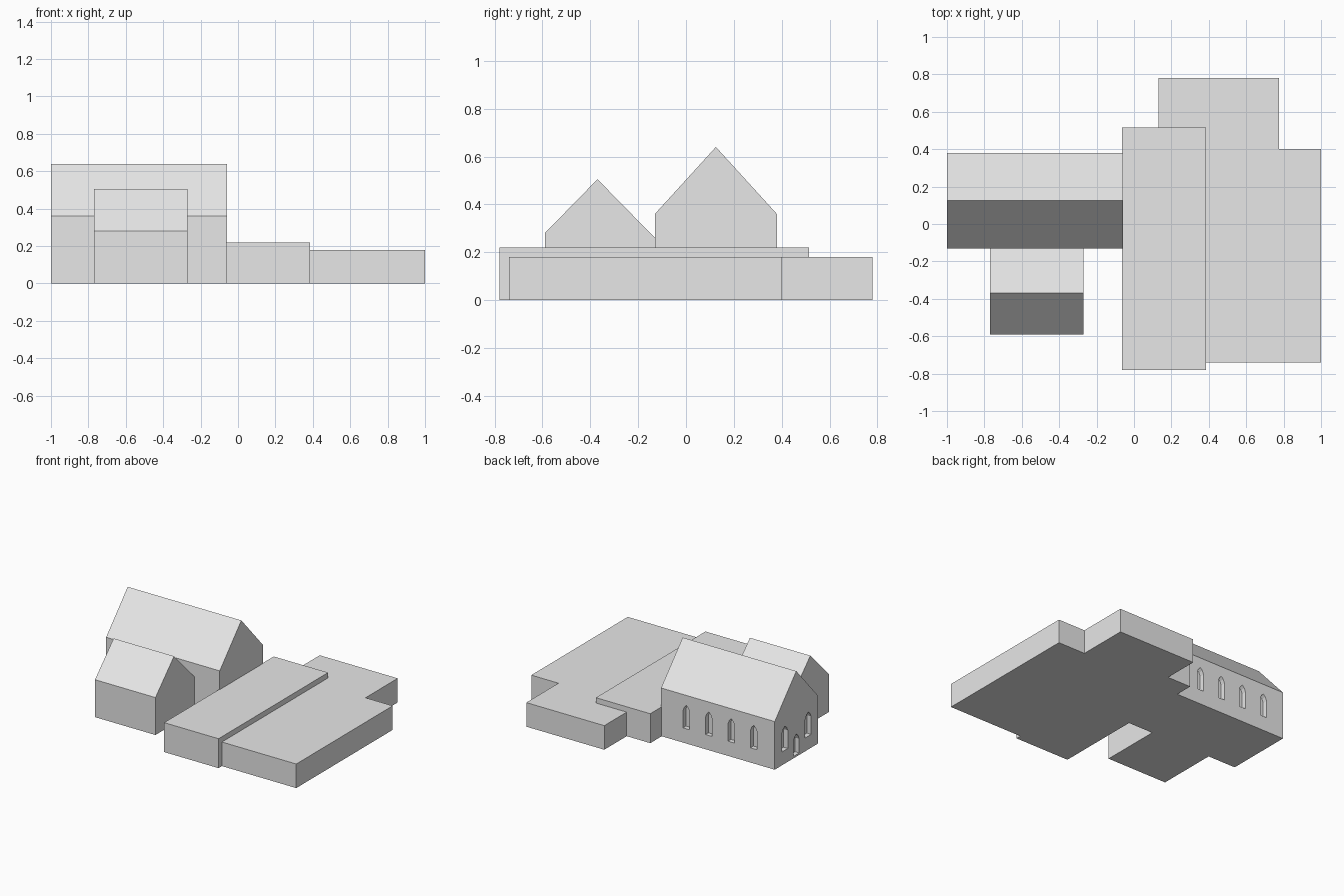
import bpy, bmesh
from mathutils import Vector

if "Cube" in bpy.data.objects:
    bpy.data.objects.remove(bpy.data.objects["Cube"])

stone = bpy.data.materials.new("light_grey")
stone.diffuse_color = (0.8, 0.8, 0.8, 1)
stone.use_nodes = True
stone.node_tree.nodes["Principled BSDF"].inputs["Base Color"].default_value = stone.diffuse_color


def prism(name, profile, offset, to_xyz):
    """Closed profile swept by a vector; to_xyz maps profile points to space."""
    bm = bmesh.new()
    face = bm.faces.new([bm.verts.new(to_xyz(a, b)) for a, b in profile])
    ext = bmesh.ops.extrude_face_region(bm, geom=[face])
    moved = [v for v in ext["geom"] if isinstance(v, bmesh.types.BMVert)]
    bmesh.ops.translate(bm, verts=moved, vec=Vector(offset))
    bmesh.ops.recalc_face_normals(bm, faces=bm.faces)
    mesh = bpy.data.meshes.new(name)
    bm.to_mesh(mesh)
    bm.free()
    obj = bpy.data.objects.new(name, mesh)
    bpy.context.collection.objects.link(obj)
    mesh.materials.append(stone)
    return obj


def gabled(name, x0, x1, profile):
    return prism(name, profile, (x1 - x0, 0, 0), lambda y, z: (x0, y, z))


def slab(name, outline, height):
    return prism(name, outline, (0, 0, height), lambda x, y: (x, y, 0))


def arch(center, width, z0, spring, apex):
    """Pointed arch outline."""
    h = width / 2
    mid = spring + (apex - spring) * 0.6
    return [(center - h, z0), (center + h, z0), (center + h, spring),
            (center + h * 0.62, mid), (center, apex),
            (center - h * 0.62, mid), (center - h, spring)]


def cut(target, cutter):
    mod = target.modifiers.new("recess", 'BOOLEAN')
    mod.operation = 'DIFFERENCE'
    mod.solver = 'EXACT'
    mod.object = cutter
    cutter.hide_render = True
    deps = bpy.context.evaluated_depsgraph_get()
    mesh = bpy.data.meshes.new_from_object(target.evaluated_get(deps))
    target.modifiers.clear()
    target.data = mesh
    bpy.data.objects.remove(cutter)


# Tall hall and small gabled wing
hall = gabled("hall", -1, -0.06,
              [(-0.13, 0), (0.38, 0), (0.38, 0.36), (0.125, 0.64), (-0.13, 0.36)])
gabled("wing", -0.77, -0.27,
       [(-0.59, 0), (-0.13, 0), (-0.13, 0.26), (-0.37, 0.505), (-0.59, 0.28)])

# Flat-roofed blocks
slab("link_block", [(-0.065, -0.78), (0.385, -0.78), (0.385, 0.515), (-0.065, 0.515)], 0.22)
slab("low_block", [(0.385, -0.74), (1, -0.74), (1, 0.4), (0.775, 0.4),
                   (0.775, 0.78), (0.13, 0.78), (0.13, 0.515), (0.385, 0.515)], 0.18)

# Recessed windows along the back wall
depth = 0.035
for i in range(4):
    shape = arch(-0.827 + i * 0.186, 0.055, 0.11, 0.24, 0.285)
    cut(hall, prism("window_cutter", shape, (0, 0.1, 0),
                    lambda x, z: (x, 0.38 - depth, z)))

# Gable end: two windows and a low door
for y, z0, spring, apex in ((0.26, 0.1, 0.235, 0.28), (-0.015, 0.1, 0.235, 0.28),
                            (0.125, 0.015, 0.12, 0.17)):
    cut(hall, prism("opening_cutter", arch(y, 0.07, z0, spring, apex), (-0.1, 0, 0),
                    lambda a, z: (-1 + depth, a, z)))
